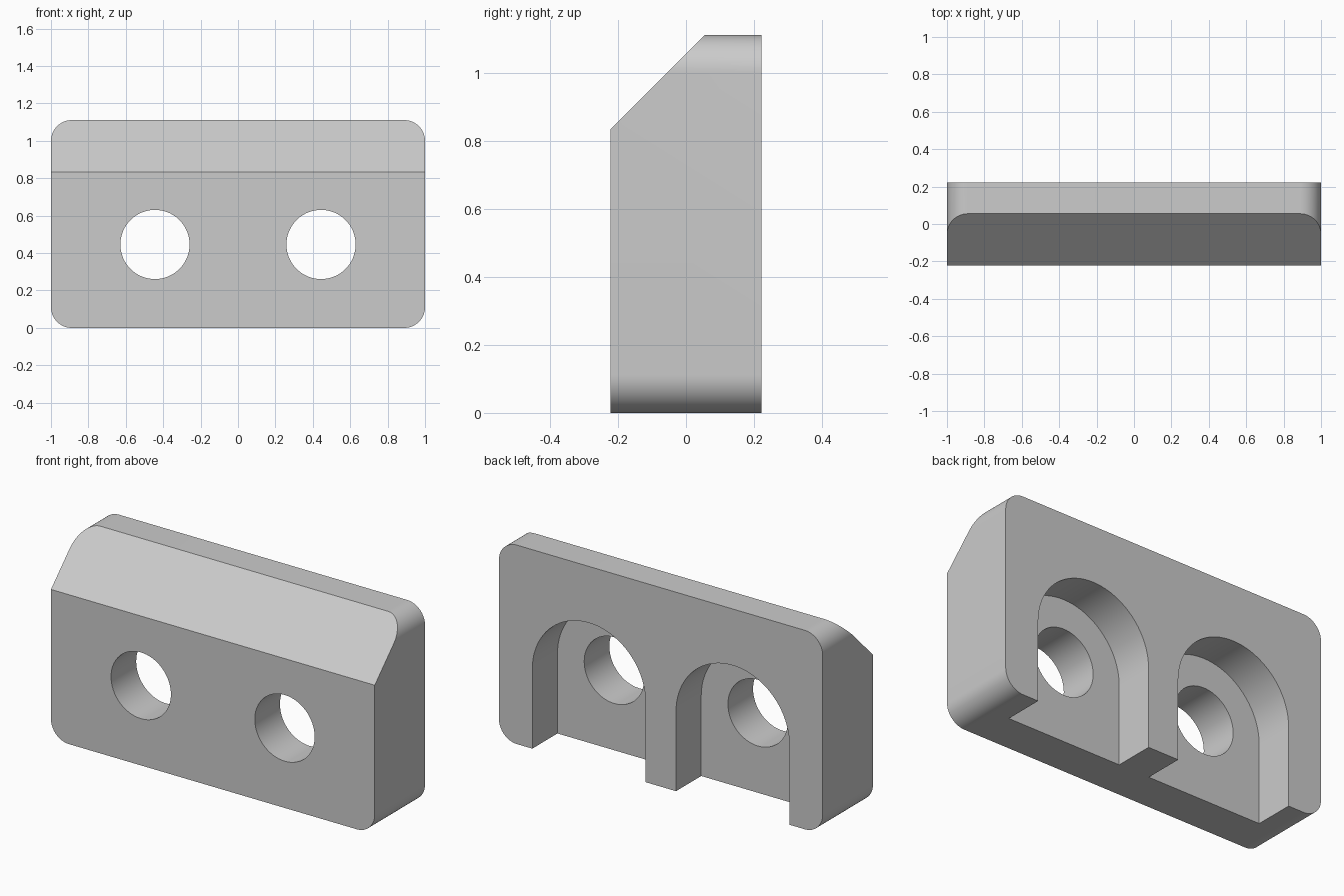
import bpy, bmesh, math
from mathutils import Vector

default = bpy.data.objects.get("Cube")
if default:
    bpy.data.objects.remove(default, do_unlink=True)

HEIGHT, HALF_DEPTH, CORNER = 1.111, 0.222, 0.111
HOLE_X, HOLE_Z, HOLE_R, SLOT_R = 0.444, 0.446, 0.185, 0.35
CHAMFER = 0.277

grey = bpy.data.materials.new("light grey")
grey.use_nodes = True
grey.diffuse_color = (0.6, 0.6, 0.6, 1)
grey.node_tree.nodes["Principled BSDF"].inputs["Base Color"].default_value = (0.6, 0.6, 0.6, 1)


def arc(cx, cz, r, start, end, steps):
    """Points along an arc in the xz plane, angles in degrees."""
    angles = [math.radians(start + (end - start) * i / steps) for i in range(steps + 1)]
    return [(cx + r * math.cos(a), cz + r * math.sin(a)) for a in angles]


def prism(name, outline, y0, y1):
    """Extrude an xz outline from y0 to y1."""
    bm = bmesh.new()
    face = bm.faces.new([bm.verts.new((x, y0, z)) for x, z in outline])
    out = bmesh.ops.extrude_face_region(bm, geom=[face])["geom"]
    moved = [v for v in out if isinstance(v, bmesh.types.BMVert)]
    bmesh.ops.translate(bm, verts=moved, vec=(0, y1 - y0, 0))
    bmesh.ops.recalc_face_normals(bm, faces=bm.faces)
    mesh = bpy.data.meshes.new(name)
    bm.to_mesh(mesh)
    bm.free()
    obj = bpy.data.objects.new(name, mesh)
    bpy.context.collection.objects.link(obj)
    return obj


# Block with four rounded corners
side, low, high = 1 - CORNER, CORNER, HEIGHT - CORNER
outline = []
for i, (cx, cz) in enumerate([(side, high), (-side, high), (-side, low), (side, low)]):
    outline += arc(cx, cz, CORNER, 90 * i, 90 * i + 90, 16)
block = prism("mounting_block", outline, -HALF_DEPTH, HALF_DEPTH)
block.data.materials.append(grey)

# Sloped upper front edge
bm = bmesh.new()
bm.from_mesh(block.data)
bmesh.ops.bisect_plane(bm, geom=bm.verts[:] + bm.edges[:] + bm.faces[:],
                       plane_co=Vector((0, -HALF_DEPTH, HEIGHT - CHAMFER)),
                       plane_no=Vector((0, -1, 1)).normalized(), clear_outer=True)
bmesh.ops.holes_fill(bm, edges=[e for e in bm.edges if e.is_boundary], sides=0)
bmesh.ops.recalc_face_normals(bm, faces=bm.faces)
bm.to_mesh(block.data)
bm.free()

# Bolt holes, and arched pockets open at the bottom of the back
bpy.context.view_layer.objects.active = block
block.select_set(True)
for x in (-HOLE_X, HOLE_X):
    hole = prism("hole_cutter", arc(x, HOLE_Z, HOLE_R, 0, 360, 64)[:-1], -1, 1)
    arch = arc(x, HOLE_Z, SLOT_R, 0, 180, 40) + [(x - SLOT_R, -0.2), (x + SLOT_R, -0.2)]
    pocket = prism("pocket_cutter", arch, 0, 1)
    for cutter in (pocket, hole):
        cutter.hide_render = True
        mod = block.modifiers.new("cut", "BOOLEAN")
        mod.operation = "DIFFERENCE"
        mod.solver = "EXACT"
        mod.object = cutter
        bpy.ops.object.modifier_apply(modifier=mod.name)
        bpy.data.objects.remove(cutter, do_unlink=True)

bpy.ops.object.shade_smooth_by_angle(angle=math.radians(30))
